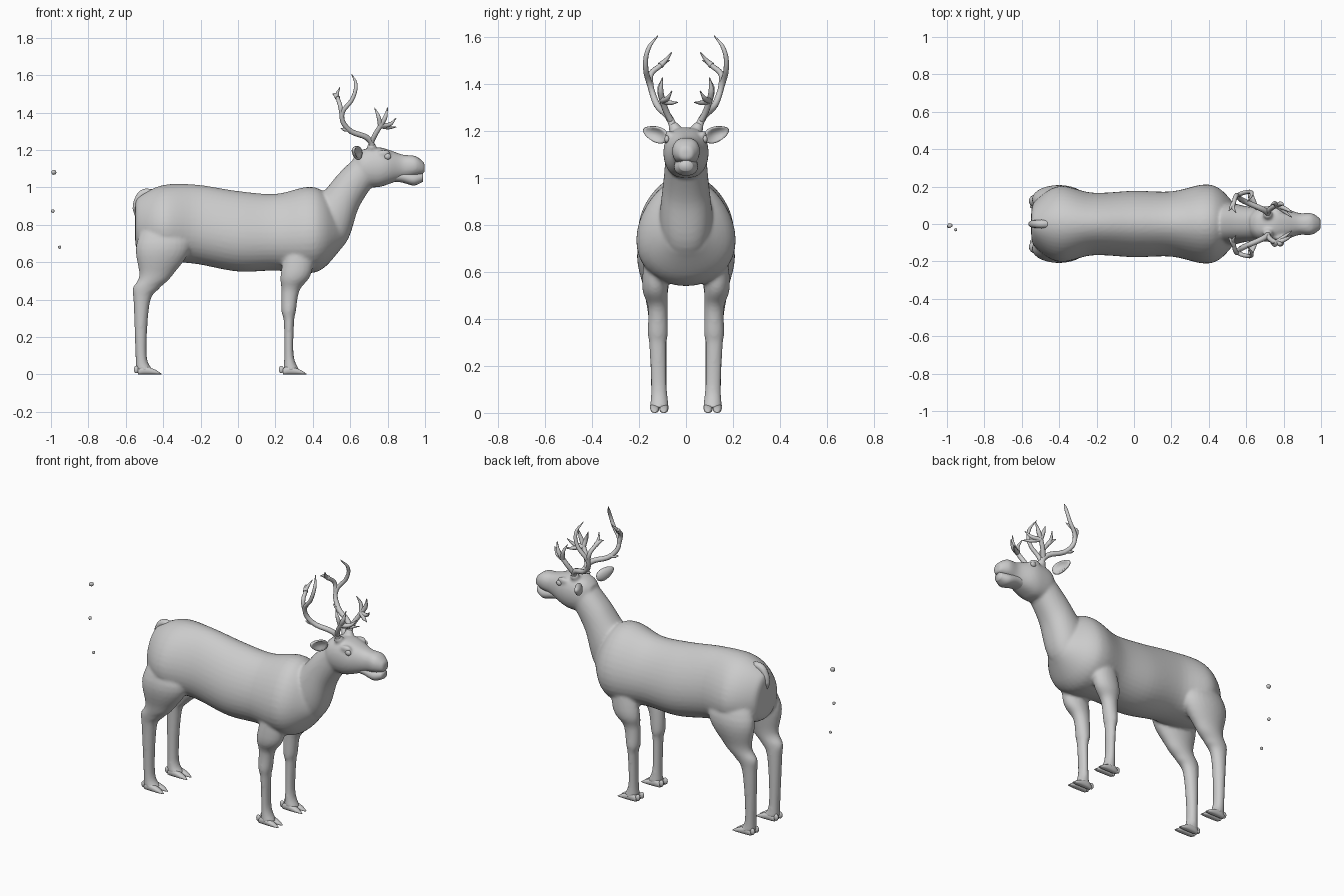
import bpy, bmesh, math, random
from mathutils import Vector

if "Cube" in bpy.data.objects:
    bpy.data.objects.remove(bpy.data.objects["Cube"])

random.seed(4)


def smooth_path(rows, sub=6):
    """Catmull-Rom resampling of rows of numbers."""
    out = []
    for i in range(len(rows) - 1):
        p = [rows[max(i - 1, 0)], rows[i], rows[i + 1], rows[min(i + 2, len(rows) - 1)]]
        for k in range(sub):
            t = k / sub
            out.append([0.5 * (2 * b + (c - a) * t + (2 * a - 5 * b + 4 * c - d) * t * t
                               + (3 * b - a - 3 * c + d) * t ** 3) for a, b, c, d in zip(*p)])
    return out + [list(rows[-1])]


def loft(bm, rows, egg=0.0, n=28, side=1, power=1.0):
    """Rows are (ax, az, bx, bz, y centre, half width): oval from point a to point b."""
    rings = []
    for ax, az, bx, bz, yc, hw in smooth_path(rows):
        ring = []
        for k in range(n):
            a = 2 * math.pi * k / n
            c, s = math.cos(a), math.sin(a)
            f = (1 - c) / 2
            y = yc + hw * math.copysign(abs(s) ** power, s) * (1 - egg * c)
            ring.append(bm.verts.new((ax + (bx - ax) * f, side * y, az + (bz - az) * f)))
        rings.append(ring)
    faces = [bm.faces.new(rings[0]), bm.faces.new(rings[-1])]
    for r, s in zip(rings, rings[1:]):
        for k in range(n):
            j = (k + 1) % n
            faces.append(bm.faces.new((r[k], r[j], s[j], s[k])))
    bmesh.ops.recalc_face_normals(bm, faces=faces)


def upright(rows):
    """Upright ovals from (x, top, bottom, half width)."""
    return [(x, t, x, b, 0, w) for x, t, b, w in rows]


def level(rows):
    """Level ovals from (z, back x, front x, y centre, half width)."""
    return [(a, z, b, z, y, w) for z, a, b, y, w in rows]


def finish(name, bm, voxel=0, smooth=0):
    me = bpy.data.meshes.new(name)
    bm.to_mesh(me)
    bm.free()
    ob = bpy.data.objects.new(name, me)
    bpy.context.collection.objects.link(ob)
    for p in me.polygons:
        p.use_smooth = True
    if voxel:
        m = ob.modifiers.new("blend", "REMESH")
        m.mode, m.voxel_size, m.use_smooth_shade = "VOXEL", voxel, True
        s = ob.modifiers.new("soften", "SMOOTH")
        s.factor, s.iterations = 0.5, smooth


def tube(name, points, r0, r1, tip=0.002, both=True):
    """Round tube through points, easing from radius r0 to r1, with a pointed end."""
    cu = bpy.data.curves.new(name, "CURVE")
    cu.dimensions, cu.bevel_depth, cu.bevel_resolution = "3D", 1.0, 3
    cu.use_fill_caps, cu.resolution_u = True, 6
    last = len(points) - 1
    for s in ((1, -1) if both else (1,)):
        sp = cu.splines.new("BEZIER")
        sp.bezier_points.add(last)
        for i, (bp, (x, y, z)) in enumerate(zip(sp.bezier_points, points)):
            bp.co = (x, s * y, z)
            bp.radius = tip if i == last else r0 + (r1 - r0) * i / last
            bp.handle_left_type = bp.handle_right_type = "AUTO"
    ob = bpy.data.objects.new(name, cu)
    bpy.context.collection.objects.link(ob)
    bpy.ops.object.select_all(action="DESELECT")
    ob.select_set(True)
    bpy.context.view_layer.objects.active = ob
    bpy.ops.object.convert(target="MESH")
    bpy.ops.object.shade_smooth_by_angle(angle=math.radians(60))


def ball(bm, loc, scale):
    """Ellipsoid; returns its vertices."""
    verts = bmesh.ops.create_uvsphere(bm, u_segments=16, v_segments=12, radius=1)["verts"]
    for v in verts:
        v.co = Vector(a * b for a, b in zip(v.co, scale)) + Vector(loc)
    return verts


# Trunk, neck, head and legs, blended into one skin
bm = bmesh.new()
loft(bm, upright([(-.550, .90, .72, .05), (-.53, .95, .66, .12), (-.40, 1.012, .61, .20), (-.22, 1.014, .59, .165),
                  (0, .98, .55, .175), (.2, .965, .555, .172), (.37, 1.002, .54, .208), (.46, .975, .57, .185),
                  (.55, .87, .67, .09)]), egg=0.17, n=40)
loft(bm, [(.36, .90, .42, .56, 0, .12), (.455, .975, .575, .70, 0, .112), (.545, 1.08, .645, .89, 0, .096),
          (.67, 1.20, .72, 1.01, 0, .085)], n=36, power=.85)
loft(bm, upright([(.62, 1.17, 1.06, .05), (.66, 1.20, 1.01, .087), (.74, 1.215, 1.0, .096),
                  (.80, 1.203, 1.015, .09), (.88, 1.175, 1.045, .059), (.95, 1.167, 1.062, .058),
                  (.998, 1.13, 1.075, .028)]), n=36, power=.75)
front = level([(.80, .29, .42, .12, .04), (.55, .23, .395, .132, .055), (.45, .232, .33, .12, .042),
               (.34, .232, .31, .12, .043), (.28, .245, .30, .12, .036), (.10, .247, .298, .115, .034),
               (.02, .242, .33, .113, .042)])
hind = level([(.92, -.44, -.34, .08, .03), (.70, -.543, -.25, .128, .078), (.53, -.528, -.35, .128, .053),
              (.46, -.562, -.42, .124, .044), (.38, -.558, -.472, .12, .039), (.10, -.548, -.488, .115, .034),
              (.02, -.548, -.45, .113, .042)])
for s in (1, -1):
    loft(bm, front, side=s)
    loft(bm, hind, side=s)
    ball(bm, (.78, s * .072, 1.183), (.035, .018, .018))
    ball(bm, (.715, s * .05, 1.215), (.026, .026, .025))
finish("body", bm, 0.009, 5)

# Lower jaw under the mouth line
bm = bmesh.new()
loft(bm, upright([(.80, 1.10, 1.03, .05), (.87, 1.09, 1.027, .05), (.94, 1.077, 1.01, .049),
                  (.988, 1.075, 1.03, .028)]), power=.8)
finish("lower_jaw", bm)

# Eyes
bm = bmesh.new()
for s in (1, -1):
    ball(bm, (.80, s * .081, 1.165), (.018, .011, .016))
finish("eyes", bm)

# Ears: flattened ovals hollowed on the front face
bm = bmesh.new()
for s in (1, -1):
    out = Vector((-.35, s * .92, .32)).normalized()
    fwd = Vector((.85, s * .40, -.1))
    fwd = (fwd - out * fwd.dot(out)).normalized()
    up = out.cross(fwd)
    for v in ball(bm, (0, 0, 0), (.06, .022, .034)):
        x, y, z = v.co
        if y > 0:
            y -= .03 * max(0, 1 - (x / .055) ** 2 - (z / .031) ** 2)
        z *= 1 - .25 * x / .058
        v.co = Vector((.637, s * .13, 1.187)) + out * x + fwd * y + up * z
bmesh.ops.recalc_face_normals(bm, faces=bm.faces[:])
finish("ears", bm)

# Antlers: swept main beam with forked crown
fork, crown, palm = (.556, .150, 1.385), (.533, .11, 1.478), (.762, .10, 1.33)
tube("antler_beam", [(.715, .05, 1.20), (.71, .065, 1.245), (.585, .125, 1.315), fork, (.615, .172, 1.48),
                     (.63, .16, 1.55), (.608, .12, 1.605)], .017, .008)
tube("antler_back_tine", [fork, (.545, .15, 1.44), crown, (.53, .09, 1.497), (.545, .06, 1.535)], .013, .009)

# Brow palm reaching forward, and the short tines
tube("antler_palm", [(.71, .06, 1.235), (.735, .085, 1.285), palm, (.785, .108, 1.37), (.80, .10, 1.428)], .014, .012)
for start, tip, bulge in ((crown, (.507, .07, 1.50), (0, 0, .006)),
                          ((.59, .12, 1.31), (.55, .135, 1.315), (0, 0, -.003)),
                          (palm, (.73, .10, 1.425), (.005, .012, 0)),
                          (palm, (.845, .06, 1.37), (.01, 0, -.012)),
                          (palm, (.845, .035, 1.322), (0, 0, -.006))):
    mid = (Vector(start) + Vector(tip)) / 2 + Vector(bulge)
    tube("antler_tine", [start, mid, tip], .014, .007)

# Cloven hooves with dewclaws behind
bm = bmesh.new()
toe = ((0, .03, .012), (.03, .045, .019), (.09, .026, .017), (.125, .004, .005))
for s in (1, -1):
    for x0 in (.24, -.535):
        for y in (.094, .133):
            loft(bm, [(x0 + d, t, x0 + d, 0, y, w) for d, t, w in toe], n=16, side=s, power=.7)
            ball(bm, (x0 - .008, s * y, .026), (.014, .011, .02))
finish("hooves", bm)

# Tail
tube("tail", [(-.45, 0, .965), (-.505, 0, .968), (-.535, 0, .93), (-.545, 0, .885), (-.55, 0, .85)], .024, .018, .004, False)

# Three loose fragments floating behind
bm = bmesh.new()
for loc, r in (((-.985, -.008, 1.08), .015), ((-.99, -.012, .873), .011), ((-.953, -.03, .68), .01)):
    for v in bmesh.ops.create_icosphere(bm, subdivisions=2, radius=r)["verts"]:
        v.co = v.co * random.uniform(.8, 1) + Vector(loc)
finish("fragments", bm)
